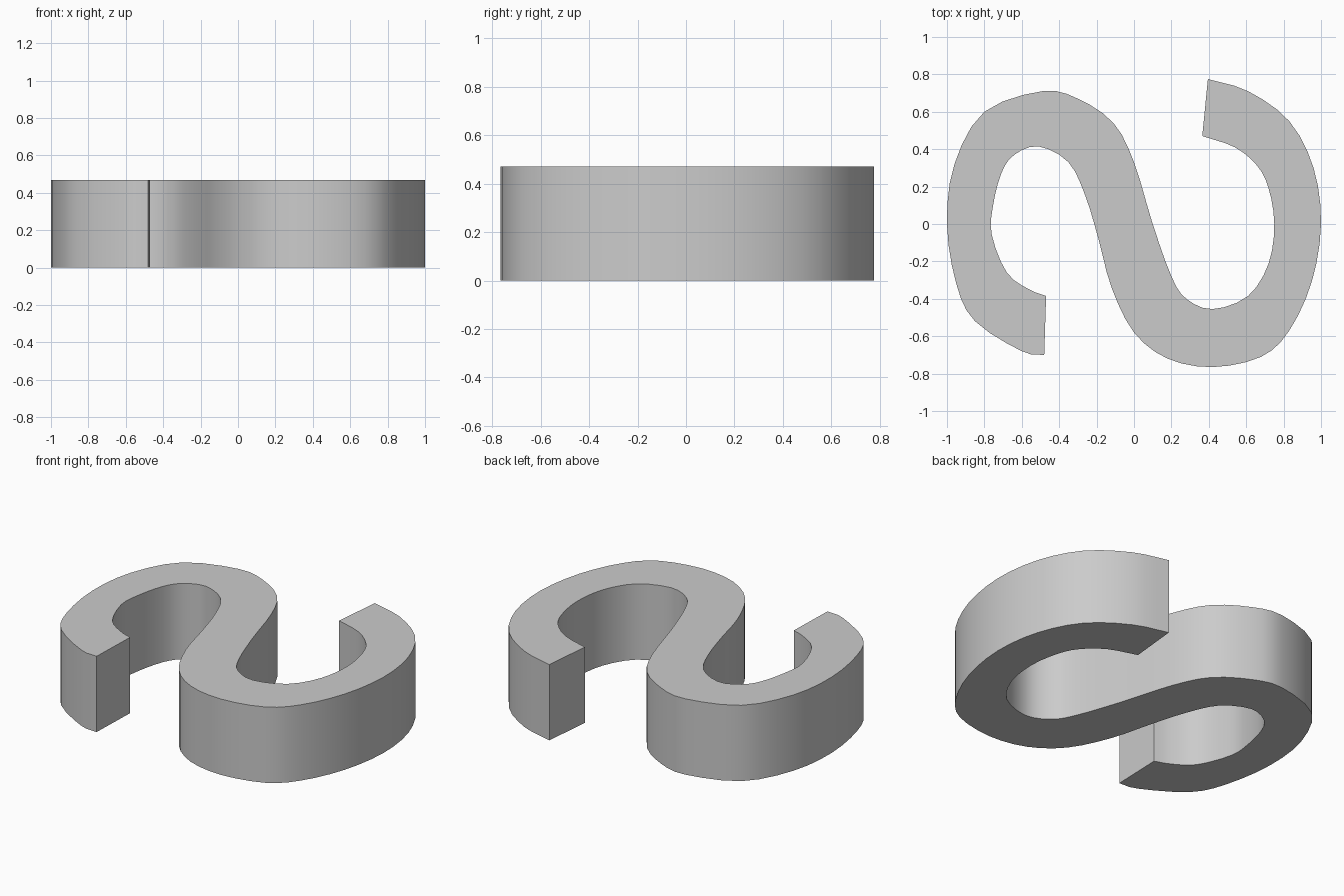
import bpy
import bmesh
import math
from mathutils import Vector

HEIGHT = 0.47
STEPS = 3

default_cube = bpy.data.objects.get("Cube")
if default_cube:
    bpy.data.objects.remove(default_cube, do_unlink=True)


def make_material(name, color):
    material = bpy.data.materials.new(name)
    material.use_nodes = True
    material.diffuse_color = color
    material.node_tree.nodes["Principled BSDF"].inputs["Base Color"].default_value = color
    return material


def smooth_path(points):
    """Pass a smooth spline through the control points, ends included."""
    knots = [Vector(p) for p in points]
    first = knots[0] * 2 - knots[1]
    last = knots[-1] * 2 - knots[-2]
    padded = [first] + knots + [last]
    path = []
    for before, start, end, after in zip(padded, padded[1:], padded[2:], padded[3:]):
        tangent_in = (end - before) / 2
        tangent_out = (after - start) / 2
        for step in range(STEPS):
            t = step / STEPS
            blend = t * t * (3 - 2 * t)
            path.append(start.lerp(end, blend)
                        + tangent_in * (t * (1 - t) ** 2)
                        - tangent_out * (t * t * (1 - t)))
    path.append(knots[-1])
    return path


# Upper edge of the winding band, from the front left end to the back right end
upper_edge = [
    (-.48, -.7), (-.6, -.68), (-.85, -.52), (-.95, -.32), (-1, 0),
    (-.96, .32), (-.8, .6), (-.49, .71), (-.3, .67), (-.11, .54),
    (0, .33), (.1, 0), (.2, -.28), (.28, -.4), (.42, -.455),
    (.61, -.385), (.72, -.21), (.75, 0), (.72, .19), (.66, .31),
    (.54, .41), (.365, .47),
]

# Lower edge, running the same way
lower_edge = [
    (-.47, -.385), (-.56, -.35), (-.68, -.26), (-.76, -.06), (-.755, .09),
    (-.71, .27), (-.64, .37), (-.51, .415), (-.35, .33), (-.26, .15),
    (-.19, -.08), (-.12, -.34), (0, -.58), (.18, -.72), (.42, -.765),
    (.68, -.71), (.83, -.57), (.95, -.31), (1, 0), (.96, .3),
    (.83, .55), (.61, .71), (.395, .775),
]

# Winding band: close the two edges into one face and raise it
outline = smooth_path(upper_edge) + smooth_path(lower_edge)[::-1]
bm = bmesh.new()
base = bm.faces.new([bm.verts.new((p.x, p.y, 0)) for p in outline])
raised = bmesh.ops.extrude_face_region(bm, geom=[base], use_keep_orig=True)
top_verts = [g for g in raised["geom"] if isinstance(g, bmesh.types.BMVert)]
bmesh.ops.translate(bm, verts=top_verts, vec=(0, 0, HEIGHT))
bmesh.ops.recalc_face_normals(bm, faces=bm.faces)

mesh = bpy.data.meshes.new("curved_band")
bm.to_mesh(mesh)
bm.free()
mesh.materials.append(make_material("light grey", (0.6, 0.6, 0.6, 1)))
curved_band = bpy.data.objects.new("curved_band", mesh)
bpy.context.collection.objects.link(curved_band)

# Soft walls with crisp rims and ends
bpy.ops.object.select_all(action="DESELECT")
curved_band.select_set(True)
bpy.context.view_layer.objects.active = curved_band
bpy.ops.object.shade_smooth_by_angle(angle=math.radians(30))
